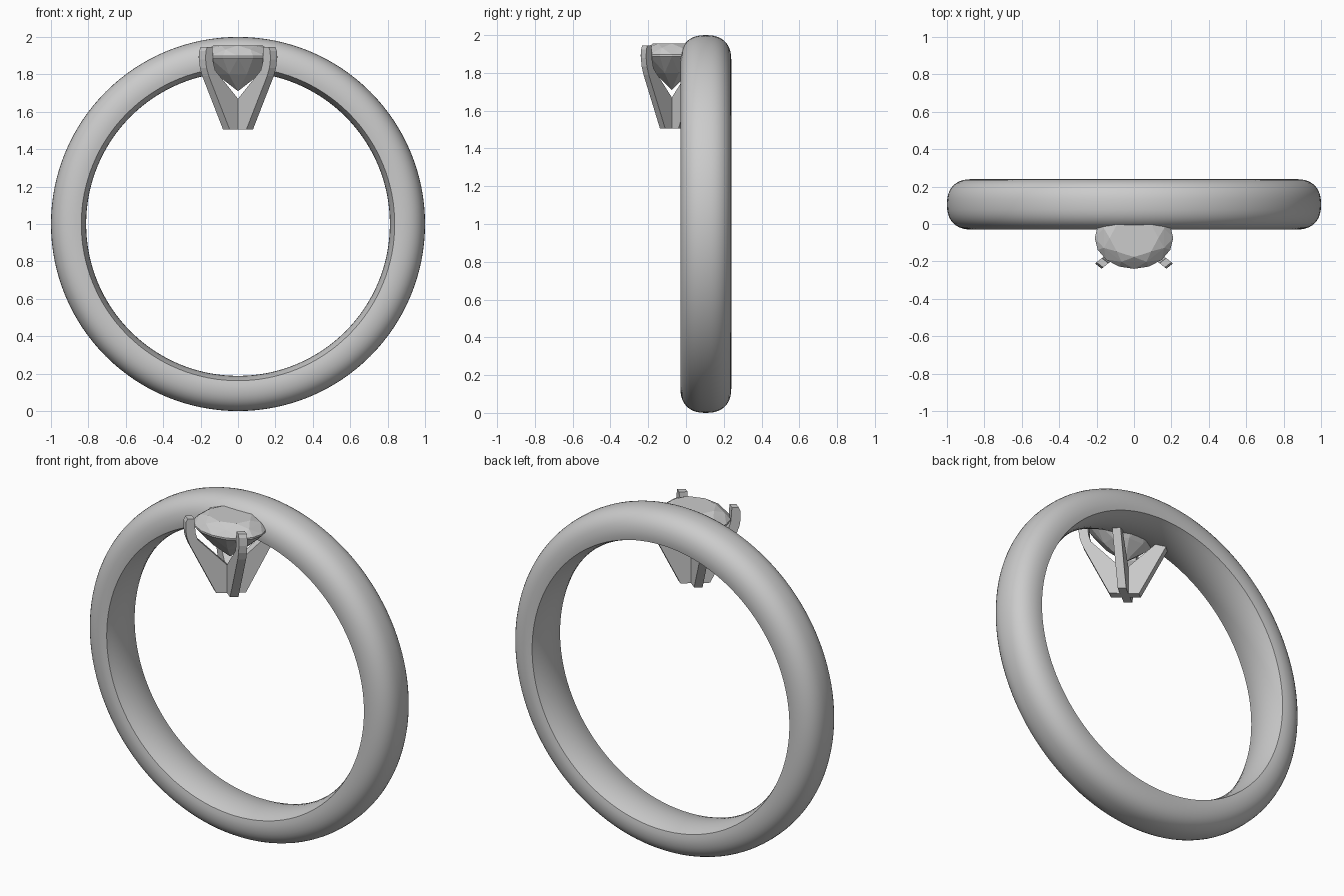
import bpy, bmesh
from math import sin, cos, pi, copysign
from mathutils import Vector

if "Cube" in bpy.data.objects:
    bpy.data.objects.remove(bpy.data.objects["Cube"])

STONE_Y = -0.075     # setting centre
OVAL = 0.785         # front-to-back squash of the setting
BAND_Y = 0.105


def finish(name, bm, smooth=None):
    bmesh.ops.recalc_face_normals(bm, faces=bm.faces[:])
    me = bpy.data.meshes.new(name)
    bm.to_mesh(me)
    bm.free()
    ob = bpy.data.objects.new(name, me)
    bpy.context.collection.objects.link(ob)
    if smooth:
        bpy.ops.object.select_all(action='DESELECT')
        ob.select_set(True)
        bpy.context.view_layer.objects.active = ob
        bpy.ops.object.shade_smooth_by_angle(angle=smooth)
    return ob


# Band: domed cross-section (radius, y) with a slightly bulged bore, revolved
def spow(v, e):
    return copysign(abs(v) ** e, v)


profile = [(0.838, -0.130)]
for i in range(21):
    a = -pi / 2 + pi * i / 20
    profile.append((0.865 + 0.135 * spow(cos(a), 2 / 2.4), 0.135 * spow(sin(a), 2 / 2.4)))
profile.append((0.838, 0.130))
for i in range(1, 8):
    t = 1 - i / 4
    profile.append((0.812 + 0.026 * t * t, 0.130 * t))

bm = bmesh.new()
SEG = 128
rings = []
for s in range(SEG):
    a = 2 * pi * s / SEG
    rings.append([bm.verts.new((r * cos(a), BAND_Y + y, 1 + r * sin(a))) for r, y in profile])
n = len(profile)
for s in range(SEG):
    p, q = rings[s], rings[(s + 1) % SEG]
    for i in range(n):
        j = (i + 1) % n
        bm.faces.new((p[i], p[j], q[j], q[i]))
finish("band", bm, 0.6)

# Four prongs: radial side profile extruded, turned to the diagonals, squashed
prong = [(0.0, 1.505), (0.088, 1.505), (0.245, 1.79), (0.263, 1.835), (0.27, 1.88),
         (0.268, 1.925), (0.258, 1.945), (0.218, 1.945), (0.212, 1.865), (0.198, 1.822),
         (0.0, 1.648)]
HALF = 0.025
for k, name in enumerate(("back_right", "back_left", "front_left", "front_right")):
    a = pi / 4 + k * pi / 2
    bm = bmesh.new()
    sides = []
    for w in (-HALF, HALF):
        sides.append([bm.verts.new((r * cos(a) - w * sin(a),
                                    STONE_Y + OVAL * (r * sin(a) + w * cos(a)), z))
                      for r, z in prong])
    bm.faces.new(sides[0])
    bm.faces.new(sides[1][::-1])
    for i in range(len(prong)):
        j = (i + 1) % len(prong)
        bm.faces.new((sides[0][i], sides[0][j], sides[1][j], sides[1][i]))
    finish(name + "_prong", bm)

# Oval brilliant stone: convex hull of facet rings (count, radius, z, half-step turn)
bm = bmesh.new()
for count, r, z, turn in ((8, 0.13, 1.955, 0), (8, 0.175, 1.933, 1), (16, 0.21, 1.897, 0),
                          (16, 0.21, 1.887, 0), (8, 0.125, 1.80, 1), (1, 0.0, 1.71, 0)):
    for i in range(count):
        a = 2 * pi * (i + turn / 2) / count
        bm.verts.new(Vector((r * cos(a), STONE_Y + OVAL * r * sin(a), z)))
bmesh.ops.convex_hull(bm, input=bm.verts[:])
bmesh.ops.dissolve_limit(bm, angle_limit=0.01, verts=bm.verts[:], edges=bm.edges[:])
finish("stone", bm)
